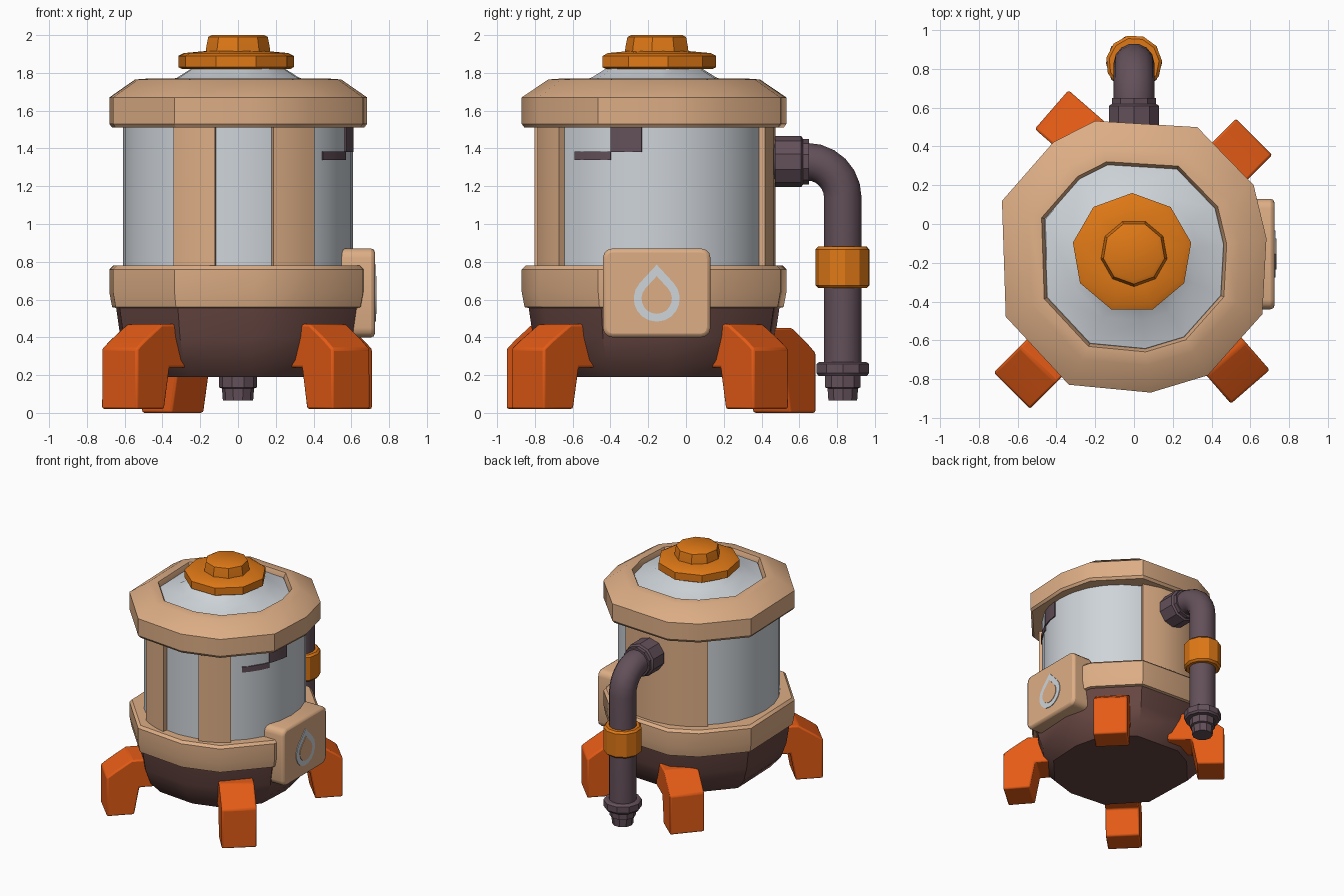
import bpy, bmesh, math
from mathutils import Vector, Matrix

cube = bpy.data.objects.get("Cube")
if cube:
    bpy.data.objects.remove(cube, do_unlink=True)

CENTRE = Vector((0, -0.17, 0))


def material(name, r, g, b):
    m = bpy.data.materials.new(name)
    m.use_nodes = True
    m.diffuse_color = (r, g, b, 1)
    m.node_tree.nodes["Principled BSDF"].inputs["Base Color"].default_value = (r, g, b, 1)
    return m


TAN = material("tan", 0.72, 0.42, 0.235)
GLASS = material("pale_grey", 0.62, 0.66, 0.70)
LEG = material("red_orange", 0.78, 0.105, 0.008)
CAP = material("amber_orange", 0.74, 0.19, 0.008)
PIPE = material("dusky_purple", 0.125, 0.08, 0.10)
BASE = material("dark_brown", 0.135, 0.062, 0.054)


def finish(name, bm, mat, place=None, bevel=0, angle=32):
    bmesh.ops.recalc_face_normals(bm, faces=bm.faces)
    me = bpy.data.meshes.new(name)
    bm.to_mesh(me)
    bm.free()
    me.materials.append(mat)
    ob = bpy.data.objects.new(name, me)
    bpy.context.collection.objects.link(ob)
    if place is not None:
        ob.matrix_world = place
    if bevel:
        mod = ob.modifiers.new("Bevel", 'BEVEL')
        mod.width, mod.segments = bevel, 2
    bpy.ops.object.select_all(action='DESELECT')
    ob.select_set(True)
    bpy.context.view_layer.objects.active = ob
    bpy.ops.object.shade_smooth_by_angle(angle=math.radians(angle))
    return ob


def loft(name, loops, mat, ring=False, **kw):
    """Bridge equal loops of points; a ring joins last to first, else ends are capped."""
    bm = bmesh.new()
    rows = [[bm.verts.new(p) for p in loop] for loop in loops]
    n = len(rows[0])
    pairs = list(zip(rows, rows[1:])) + ([(rows[-1], rows[0])] if ring else [])
    for a, b in pairs:
        for i in range(n):
            j = (i + 1) % n
            bm.faces.new((a[i], a[j], b[j], b[i]))
    if not ring:
        bm.faces.new(rows[0])
        bm.faces.new(rows[-1])
    return finish(name, bm, mat, **kw)


def polar(r, deg):
    return Vector((r * math.cos(math.radians(deg)), r * math.sin(math.radians(deg)), 0))


def regular(sides, turn=0):
    return [polar(1, turn + 360 * i / sides) for i in range(sides)]


def turned(name, outline, profile, mat, centre=CENTRE, **kw):
    """Stack scaled copies of an outline along z."""
    loops = [[centre + p * r + Vector((0, 0, z)) for p in outline] for r, z in profile]
    return loft(name, loops, mat, **kw)


def extrude(name, points, depth, mat, **kw):
    """Extrude points of the local x-z plane along y, centred."""
    loops = [[(x, y, z) for x, z in points] for y in (-depth / 2, depth / 2)]
    return loft(name, loops, mat, **kw)


def sector(name, a0, a1, r0, r1, z0, z1, mat, steps=5):
    """Curved slab around the body axis."""
    loops = []
    for i in range(steps + 1):
        d = polar(1, a0 + (a1 - a0) * i / steps)
        loops.append([CENTRE + d * r + Vector((0, 0, z))
                      for r, z in ((r0, z0), (r1, z0), (r1, z1), (r0, z1))])
    return loft(name, loops, mat)


# Irregular hand-cut body outline, about one unit in radius
corners = [(-155, .73), (-117, .74), (-83, .705), (-58, .72), (-24, .725), (8, .69),
           (31, .72), (64, .745), (106, .73), (125, .724), (157, .74)]
BODY = [polar(r / 0.7, a) for a, r in corners]

# Base and rings
turned("base", BODY, [(.52, .19), (.60, .28), (.64, .40), (.665, .57)], BASE)
turned("lower_ring", BODY, [(.64, .55), (.685, .56), (.70, .64), (.70, .76), (.68, .78), (.5, .78)], TAN)
turned("upper_ring", BODY, [(.5, 1.51), (.685, 1.51), (.70, 1.53), (.70, 1.67), (.56, 1.765),
                            (.49, 1.77), (.47, 1.72)], TAN, ring=True)

# Glass tank, pillars and dome
turned("glass_tank", regular(28), [(.61, .77), (.61, 1.53)], GLASS)
turned("glass_dome", BODY, [(.5, 1.70), (.47, 1.735), (.33, 1.775), (.25, 1.825)], GLASS)
for name, a0, a1 in (("front_right_pillar", 238, 259), ("front_left_pillar", 287, 309),
                     ("back_pillar", 66, 131)):
    sector(name, a0, a1, .5, .645, .76, 1.53, TAN)

# Purple markings on the side window
sector("window_mark_large", -22, -6, .6, .616, 1.38, 1.52, PIPE)
sector("window_mark_small", -43, -22, .6, .616, 1.34, 1.385, PIPE, steps=3)

# Cap and knob
cap_centre = Vector((-.01, -.15, 0))
turned("cap", regular(9, 10), [(.29, 1.82), (.31, 1.83), (.31, 1.89), (.28, 1.905), (.17, 1.915)],
       CAP, centre=cap_centre)
turned("cap_knob", regular(9, 30), [(.175, 1.90), (.17, 1.94), (.16, 1.99), (.14, 2.0)],
       CAP, centre=Vector((0, -.15, 0)))

# Legs: the profile runs inward from the outer face
leg_profile = [(0, .02), (0, .34), (-.06, .385), (-.19, .47), (-.44, .47),
               (-.44, .24), (-.25, .24), (-.21, .02)]
for name, x, y, turn, drop in (("front_right_leg", -.63, -.86, 225, 0),
                               ("front_left_leg", .6, -.84, 311, 0),
                               ("back_left_leg", .62, .45, 45, 0),
                               ("back_right_leg", -.425, .59, 139, -.02)):
    place = Matrix.Translation((x, y, drop)) @ Matrix.Rotation(math.radians(turn), 4, 'Z')
    extrude(name, leg_profile, .265, LEG, place=place, bevel=.012)

# Drain pipe: out of the back, round a bend and down
PY, PZ, BEND = .83, 1.33, .19
frames = [(Vector((0, .45, PZ)), 0)]
for i in range(7):
    a = math.pi / 2 * i / 6
    frames.append((Vector((0, PY - BEND + BEND * math.sin(a), PZ - BEND + BEND * math.cos(a))), a))
frames.append((Vector((0, PY, .22)), math.pi / 2))
loops = []
for p, a in frames:
    up = Vector((0, math.sin(a), math.cos(a)))
    loops.append([p + Vector((.105, 0, 0)) * c.x + up * .102 * c.y for c in regular(14)])
loft("drain_pipe", loops, PIPE)

column = Vector((0, PY, 0))
turned("pipe_foot_flange", regular(10), [(.135, .195), (.145, .21), (.145, .26), (.13, .27)],
       PIPE, centre=column)
turned("pipe_nozzle", regular(10), [(.08, .065), (.085, .13), (.10, .135), (.10, .20)],
       PIPE, centre=column)
turned("pipe_collar", regular(11, 5), [(.13, .66), (.145, .675), (.145, .865), (.13, .88)],
       CAP, centre=column)
turned("pipe_wall_flange", regular(10, 18), [(.135, 0), (.135, .14), (.12, .15), (.12, .18)], PIPE,
       centre=Vector((0, 0, 0)),
       place=Matrix.Translation((0, .47, PZ)) @ Matrix.Rotation(-math.pi / 2, 4, 'X'))

# Side panel: rounded plate, with its thickness along x
PANEL_Y, PANEL_Z = -.155, .635
half_w, half_h, rad = .285, .235, .05
plate = []
for sx, sz, start in ((1, 1, 0), (-1, 1, 90), (-1, -1, 180), (1, -1, 270)):
    for k in range(4):
        c = polar(rad, start + 30 * k)
        plate.append((sx * (half_w - rad) + c.x, sz * (half_h - rad) + c.y))
turn_side = Matrix.Rotation(math.pi / 2, 4, 'Z')
extrude("side_panel", plate, .19, TAN, bevel=.02,
        place=Matrix.Translation((.63, PANEL_Y, PANEL_Z)) @ turn_side)


# Droplet badge: a grey outline around a tan middle
def droplet(scale):
    pts = [(0, .18 * scale)]
    for i in range(15):
        a = math.radians(48 + 264 * i / 14)
        pts.append((.122 * scale * math.sin(a), .122 * scale * math.cos(a)))
    return pts


badge = Matrix.Translation((.726, PANEL_Y, .605)) @ turn_side
extrude("droplet_rim", droplet(1), .009, GLASS, place=badge)
extrude("droplet_middle", droplet(.66), .009, TAN, place=Matrix.Translation((.004, 0, 0)) @ badge)
